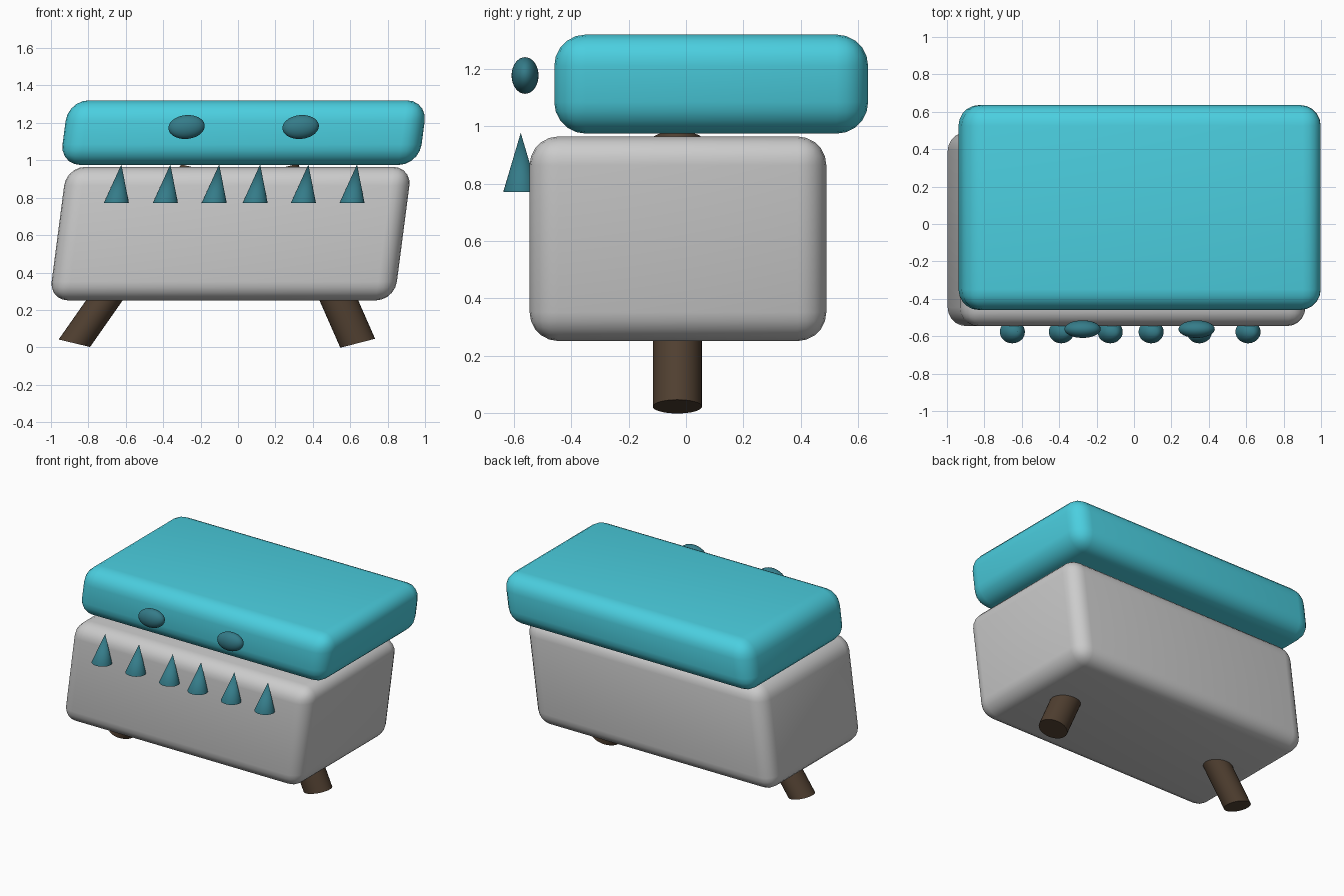
import bpy, bmesh
from mathutils import Matrix, Vector

if "Cube" in bpy.data.objects:
    bpy.data.objects.remove(bpy.data.objects["Cube"])

LEAN = 0.13  # everything leans sideways: x grows with z


def material(name, rgb):
    m = bpy.data.materials.new(name)
    m.diffuse_color = (*rgb, 1)
    m.use_nodes = True
    m.node_tree.nodes["Principled BSDF"].inputs["Base Color"].default_value = m.diffuse_color
    return m


CYAN = material("cyan", (0.07, 0.62, 0.74))
TEAL = material("dark_teal", (0.035, 0.2, 0.25))
BROWN = material("brown", (0.08, 0.05, 0.03))


def frame(origin, u, v, w):
    """Affine frame from three column vectors and an origin."""
    m = Matrix((u, v, w)).transposed().to_4x4()
    m.translation = Vector(origin)
    return m


def leaning(center, sx, sy, sz):
    return frame(center, (sx, 0, 0), (0, sy, 0), (LEAN * sz, 0, sz))


def finish(name, bm, matrix, mat=None):
    bm.transform(matrix)
    bmesh.ops.recalc_face_normals(bm, faces=bm.faces)
    mesh = bpy.data.meshes.new(name)
    bm.to_mesh(mesh)
    bm.free()
    ob = bpy.data.objects.new(name, mesh)
    bpy.context.collection.objects.link(ob)
    if mat:
        mesh.materials.append(mat)
    bpy.ops.object.select_all(action='DESELECT')
    ob.select_set(True)
    bpy.context.view_layer.objects.active = ob
    bpy.ops.object.shade_smooth_by_angle()
    return ob


def rounded_box(name, center, half, radius, mat=None):
    bm = bmesh.new()
    bmesh.ops.create_cube(bm, size=2)
    bmesh.ops.scale(bm, vec=half, verts=bm.verts)
    bmesh.ops.bevel(bm, geom=bm.edges[:], offset=radius, segments=5,
                    profile=0.5, affect='EDGES')
    return finish(name, bm, leaning(center, 1, 1, 1), mat)


def cone(name, matrix, top, mat):
    bm = bmesh.new()
    bmesh.ops.create_cone(bm, cap_ends=True, segments=32, radius1=1,
                          radius2=top, depth=2)
    return finish(name, bm, matrix, mat)


# Chest body and lid
rounded_box("body", (-0.04, -0.028, 0.608), (0.923, 0.518, 0.357), 0.1)
rounded_box("lid", (0.03, 0.088, 1.148), (0.96, 0.548, 0.173), 0.11, CYAN)

# Splayed legs, running up inside the body
for side, foot, rim, slope in (("left", -0.875, (0.084, 0, -0.02), 0.70),
                               ("right", 0.64, (0.093, 0, 0.024), -0.44)):
    h = 0.468
    cone(side + "_leg", frame((foot + slope * h, -0.03, 0.022 + h), rim,
                              (0, 0.086, 0), (slope * h, 0, h)), 1, BROWN)

# Row of teeth along the front
for i, x in enumerate((-0.65, -0.388, -0.127, 0.092, 0.35, 0.61)):
    cone(f"tooth_{i + 1}", leaning((x + 0.013, -0.577, 0.875), 0.067, 0.061, 0.103),
         0, TEAL)

# Eyes in front of the lid
for side, x in (("left", -0.275), ("right", 0.335)):
    bm = bmesh.new()
    bmesh.ops.create_uvsphere(bm, u_segments=32, v_segments=16, radius=1)
    finish(side + "_eye", bm, leaning((x, -0.562, 1.178), 0.097, 0.047, 0.064), TEAL)
